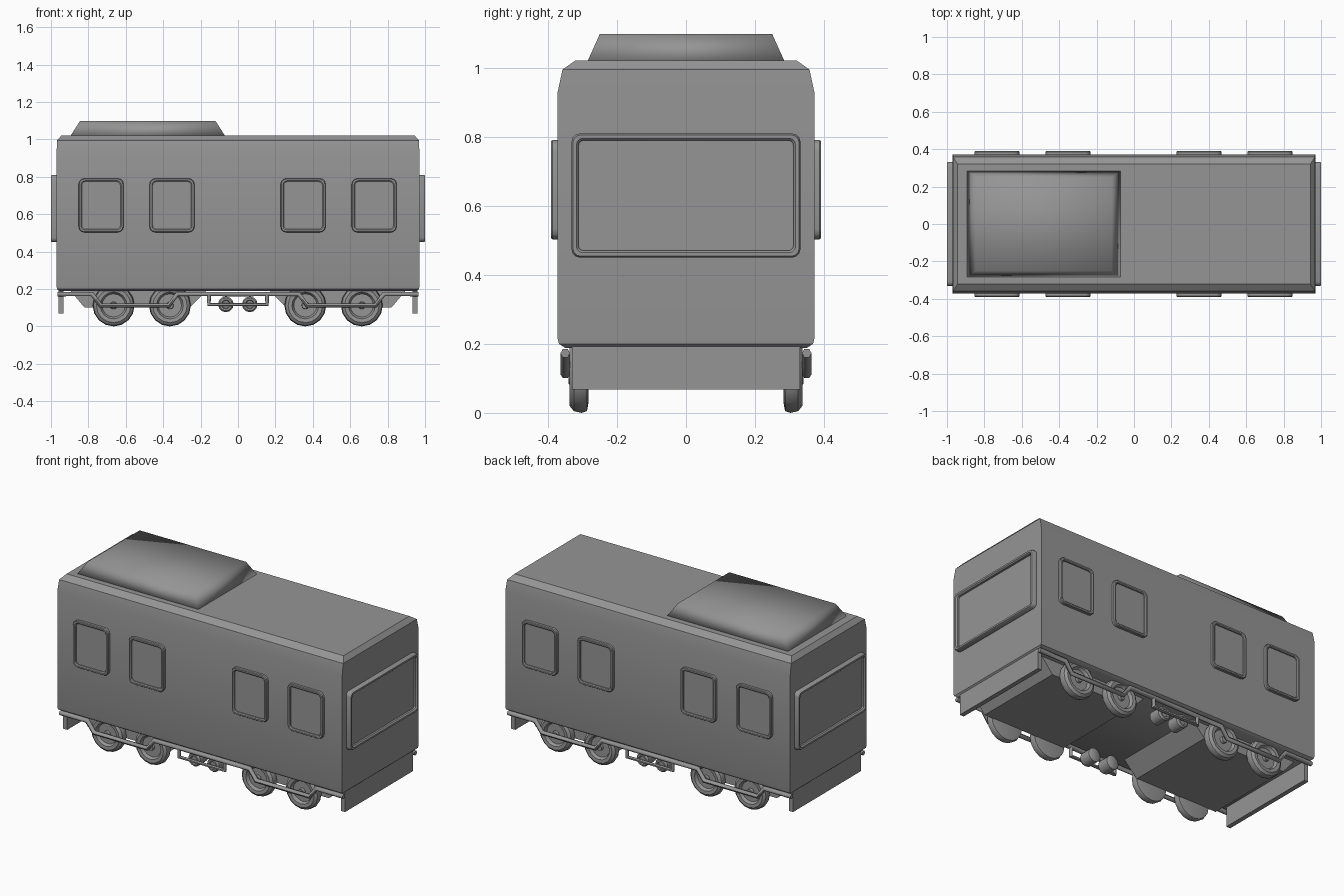
import bpy, bmesh, math
from mathutils import Vector

cube = bpy.data.objects.get("Cube")
if cube:
    bpy.data.objects.remove(cube, do_unlink=True)

grey = bpy.data.materials.new("plain_grey")
grey.use_nodes = True
grey.diffuse_color = (0.3, 0.3, 0.3, 1)
grey.node_tree.nodes["Principled BSDF"].inputs["Base Color"].default_value = (0.3, 0.3, 0.3, 1)


def finish(name, mesh, angle=35):
    mesh.materials.clear()
    mesh.materials.append(grey)
    mesh.shade_smooth()
    if angle:
        mesh.set_sharp_from_angle(angle=math.radians(angle))
    ob = bpy.data.objects.new(name, mesh)
    bpy.context.collection.objects.link(ob)
    return ob


def loft(name, rings, angle=35):
    """Skin a list of equal-length point loops and cap both ends."""
    bm = bmesh.new()
    loops = [[bm.verts.new(p) for p in ring] for ring in rings]
    n = len(loops[0])
    for a, b in zip(loops, loops[1:]):
        for i in range(n):
            j = (i + 1) % n
            bm.faces.new((a[i], a[j], b[j], b[i]))
    bm.faces.new(loops[0])
    bm.faces.new(loops[-1])
    bmesh.ops.recalc_face_normals(bm, faces=bm.faces)
    mesh = bpy.data.meshes.new(name)
    bm.to_mesh(mesh)
    bm.free()
    return finish(name, mesh, angle)


def rect(x0, x1, hy, z):
    return [(x0, -hy, z), (x1, -hy, z), (x1, hy, z), (x0, hy, z)]


def lathe(name, x, z, side, profile, seg):
    """Spin a (radius, distance from centre line) profile about the y axis."""
    rings = []
    for r, y in profile:
        rings.append([(x + r * math.cos(t), side * y, z + r * math.sin(t))
                      for t in (2 * math.pi * i / seg for i in range(seg))])
    return loft(name, rings)


def tube(name, points, y, radius):
    cu = bpy.data.curves.new(name, 'CURVE')
    cu.dimensions = '3D'
    cu.bevel_depth = radius
    cu.bevel_resolution = 1
    cu.use_fill_caps = True
    sp = cu.splines.new('POLY')
    sp.points.add(len(points) - 1)
    for p, (x, z) in zip(sp.points, points):
        p.co = (x, y, z, 1)
    tmp = bpy.data.objects.new(name + "_path", cu)
    bpy.context.collection.objects.link(tmp)
    bpy.context.view_layer.update()
    dg = bpy.context.evaluated_depsgraph_get()
    mesh = bpy.data.meshes.new_from_object(tmp.evaluated_get(dg))
    bpy.data.objects.remove(tmp, do_unlink=True)
    return finish(name, mesh, 65)


def window(name, centre, across, out, w, h, depth, frame, corner):
    """Rounded frame standing proud of the wall around a recessed pane."""
    centre, across, out = Vector(centre), Vector(across), Vector(out)
    rings = []
    steps = [(0, -0.2), (0, 0.75), (0.2, 1), (0.7, 1), (1, 0.75), (1, 0.35)]
    for inset, d in steps:
        inset *= frame
        r = corner - inset * 0.6
        cx, cz = w / 2 - inset - r, h / 2 - inset - r
        ring = []
        for k, (sx, sz) in enumerate([(1, 1), (-1, 1), (-1, -1), (1, -1)]):
            for i in range(4):
                t = math.pi / 2 * (k + i / 3)
                ring.append(centre + across * (sx * cx + r * math.cos(t))
                            + Vector((0, 0, sz * cz + r * math.sin(t)))
                            + out * (depth * d))
        rings.append(ring)
    return loft(name, rings)


# Body shell with softened roof edges and tucked-in sill
shell = [(0.955, 0.35, 0.188), (0.968, 0.368, 0.2), (0.97, 0.372, 0.215),
         (0.97, 0.372, 0.93), (0.967, 0.358, 0.995), (0.943, 0.32, 1.022)]
loft("body_shell", [rect(-x, x, y, z) for x, y, z in shell])

# Roof equipment cover
loft("roof_unit", [rect(-0.895, -0.07, 0.285, 1.02),
                   rect(-0.845, -0.12, 0.25, 1.098)], angle=None)

# End windows and end valance plates
for s, tag in ((1, "left"), (-1, "right")):
    window(f"end_window_{tag}", (s * 0.97, 0, 0.63), (0, 1, 0), (s, 0, 0),
           0.664, 0.36, 0.03, 0.021, 0.025)
    loft(f"end_plate_{tag}", [rect(s * 0.932, s * 0.96, 0.33, z) for z in (0.068, 0.195)])

# Bogie blocks with sloping ends
for s, tag in ((1, "left"), (-1, "right")):
    loft(f"bogie_block_{tag}", [rect(s * 0.26, s * 0.82, 0.287, 0.1),
                                rect(s * 0.165, s * 0.9, 0.287, 0.195)])

tyre = [(0.02, 0.283), (0.085, 0.283), (0.107, 0.287), (0.112, 0.302),
        (0.107, 0.325), (0.092, 0.337), (0.072, 0.335), (0.062, 0.318),
        (0.02, 0.318), (0.018, 0.334)]
tank = [(0.03, 0.25), (0.042, 0.258), (0.042, 0.33), (0.034, 0.34),
        (0.024, 0.34), (0.02, 0.33)]
half_rail = [(0.0, 0.173), (0.325, 0.173), (0.37, 0.112), (0.735, 0.112),
             (0.78, 0.173), (0.965, 0.173)]
rail = [(-x, z) for x, z in reversed(half_rail)] + half_rail[1:]
hanger = [(-0.155, 0.175), (-0.155, 0.117), (0.155, 0.117), (0.155, 0.175)]

# Everything repeated on the two long sides
for s, tag in ((-1, "front"), (1, "back")):
    for i, x in enumerate((-0.732, -0.353, 0.348, 0.728)):
        window(f"{tag}_window_{i + 1}", (x, s * 0.372, 0.647), (1, 0, 0), (0, s, 0),
               0.24, 0.288, 0.019, 0.017, 0.03)
    for i, x in enumerate((-0.665, -0.364, 0.36, 0.662)):
        lathe(f"{tag}_wheel_{i + 1}", x, 0.112, s, tyre, 16)
    for i, x in enumerate((-0.065, 0.063)):
        lathe(f"{tag}_tank_{i + 1}", x, 0.118, s, tank, 12)
    tube(f"{tag}_side_rail", rail, s * 0.35, 0.014)
    tube(f"{tag}_tank_hanger", hanger, s * 0.35, 0.012)
